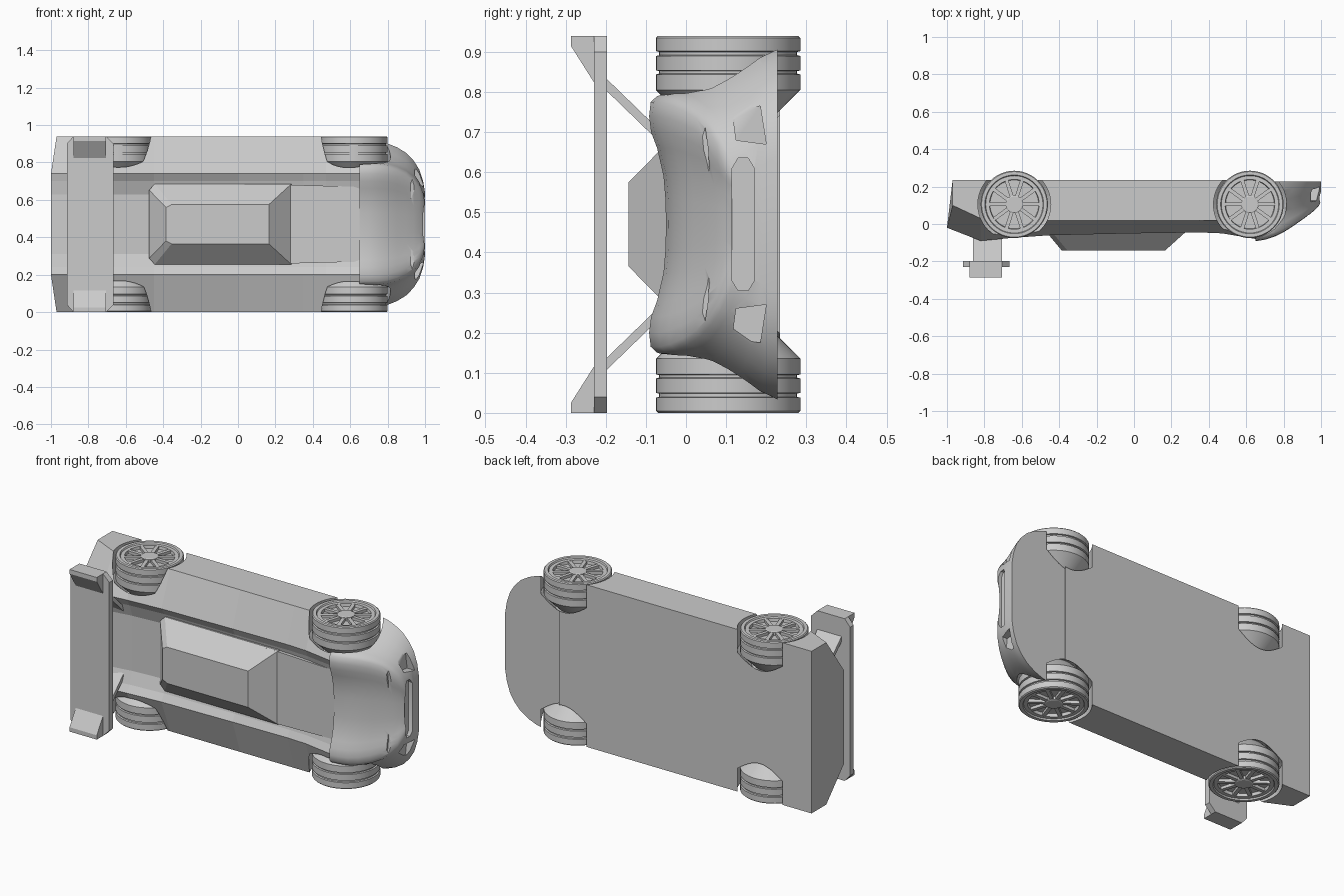
import bpy, bmesh, math
from mathutils import Matrix

if "Cube" in bpy.data.objects:
    bpy.data.objects.remove(bpy.data.objects["Cube"])

# The car lies on its side: length on x, roof towards -y, width on z
MID = 0.47
grey = bpy.data.materials.new("body grey")
grey.diffuse_color = (0.6, 0.6, 0.6, 1)
grey.use_nodes = True
grey.node_tree.nodes["Principled BSDF"].inputs["Base Color"].default_value = grey.diffuse_color


def finish(bm, name, angle=None):
    bmesh.ops.recalc_face_normals(bm, faces=bm.faces)
    me = bpy.data.meshes.new(name)
    bm.to_mesh(me)
    bm.free()
    me.materials.append(grey)
    ob = bpy.data.objects.new(name, me)
    bpy.context.collection.objects.link(ob)
    if angle:
        smooth(ob, angle)
    return ob


def smooth(ob, angle):
    bpy.ops.object.select_all(action='DESELECT')
    ob.select_set(True)
    bpy.context.view_layer.objects.active = ob
    bpy.ops.object.shade_smooth_by_angle(angle=math.radians(angle))


def loft(name, rings, angle=None):
    """Skin equal-length closed rings of points and cap both ends."""
    bm = bmesh.new()
    vs = [[bm.verts.new(p) for p in r] for r in rings]
    n = len(vs[0])
    for a, b in zip(vs, vs[1:]):
        for i in range(n):
            j = (i + 1) % n
            bm.faces.new((a[i], a[j], b[j], b[i]))
    bm.faces.new(vs[0])
    bm.faces.new(vs[-1])
    return finish(bm, name, angle)


def mirror_ring(half):
    """Half section from centre top to outer bottom, mirrored across MID."""
    right = [(x, y, MID + s) for x, y, s in half]
    left = [(x, y, MID - s) for x, y, s in reversed(half) if s > 0]
    return right + left


def prism_x(name, pts, x0, x1):
    return loft(name, [[(x, y, z) for z, y in pts] for x in (x0, x1)])


def spin(bm, profile, cx, cy, side, n=48):
    """Revolve (radius, offset) profile about a wheel axle."""
    rings = []
    for r, s in profile:
        rings.append([bm.verts.new((cx + r * math.cos(2 * math.pi * i / n),
                                    cy + r * math.sin(2 * math.pi * i / n),
                                    MID + side * s)) for i in range(n)])
    for a, b in zip(rings, rings[1:]):
        for i in range(n):
            j = (i + 1) % n
            bm.faces.new((a[i], a[j], b[j], b[i]))
    bm.faces.new(rings[0])
    bm.faces.new(rings[-1])


def cut(target, cutters):
    for c in cutters:
        m = target.modifiers.new("cut", 'BOOLEAN')
        m.operation, m.solver, m.object = 'DIFFERENCE', 'EXACT', c
        bpy.context.view_layer.objects.active = target
        bpy.ops.object.modifier_apply(modifier=m.name)
    return target


# Main body: x, side edge, ridge and valley heights
stations = [(-1.0, .10, -.02, -.02), (-.82, .03, -.09, -.05), (-.66, .02, -.075, -.025),
            (-.45, .02, -.06, -.01), (0, .02, -.05, -.01), (.35, .02, -.045, -.01),
            (.47, .02, -.05, -.015), (.65, .02, -.08, -.035)]
rings = []
for x, side, ridge, valley in stations:
    xs = x + .03 if x == -1 else x
    rings.append(mirror_ring([(x, valley, 0), (x, valley, .16), (x, (valley + ridge) / 2, .23),
                              (x, ridge, .27), (xs, side, .47), (xs, .235, .47)]))
body = loft("body", rings)

# Nose shell
section = [(0, -.05), (.06, -.051), (.12, -.056), (.19, -.072), (.23, -.087), (.27, -.092),
           (.305, -.088), (.322, -.07), (.33, -.03), (.35, .03), (.39, .11), (.425, .18),
           (.44, .228)]
# x, width factor, height factor
steps = [(.65, 1, 1), (.70, 1, .975), (.75, 1, .925), (.80, .98, .85), (.85, .935, .75),
         (.90, .865, .64), (.94, .77, .55), (.97, .66, .47), (.99, .52, .40), (1.0, .38, .33)]
nose = loft("nose", [mirror_ring([(x, .228 - (.228 - y) * g, s * f) for s, y in section])
                     for x, f, g in steps], 40)

# Wheel arch cutters
arches = []
for cx in (-.64, .62):
    for side in (-1, 1):
        bm = bmesh.new()
        spin(bm, [(.12, .26), (.195, .335), (.195, .52)], cx, .105, side)
        arches.append(finish(bm, "arch_cutter"))
cut(body, arches)
cut(nose, arches[2:])

# Headlight, side vent and grille recesses
recess = []
lamp = [(.10, .022), (.16, .03), (.225, .052), (.245, .042), (.20, .025), (.14, .01)]
lamp = [(.10, .05), (.125, .032), (.17, .024), (.24, .048), (.19, .055), (.14, .058)]
vent = [(.285, .115), (.295, .185), (.20, .20), (.21, .125)]
for side in (-1, 1):
    recess.append(prism_x("lamp_cutter", [(MID + side * s, y) for s, y in lamp], .925, 1.1))
    recess.append(prism_x("vent_cutter", [(MID + side * s, y) for s, y in vent], .945, 1.1))
grille = [(.305, .13), (.33, .115), (.61, .115), (.635, .13), (.635, .155), (.61, .17),
          (.33, .17), (.305, .155)]
recess.append(prism_x("grille_cutter", grille, .975, 1.1))
cut(nose, recess)
for ob in arches + recess:
    bpy.data.objects.remove(ob)
smooth(nose, 40)

# Canopy: stacked outlines, rear x, front x, half width, height
loft("canopy", [[(a, y, MID - w * .85), (a + .03, y, MID - w), (b, y, MID - w),
                 (b, y, MID + w), (a + .03, y, MID + w), (a, y, MID + w * .85)]
                for a, b, w, y in ((-.475, .285, .215, .05), (-.475, .285, .215, -.035),
                                   (-.385, .165, .105, -.143))])

# Hood panel between windscreen and nose
loft("hood", [mirror_ring([(x, y, 0), (x, y, w), (x, .05, w)])
              for x, y, w in ((.2, -.04, .21), (.285, -.04, .21), (.66, -.045, .2))])

# Rear wing with tapered ends
loft("wing", [[(a, -.23, z), (b, -.23, z), (b, -.197, z), (a, -.197, z)]
              for z, a, b in ((0, -.88, -.705), (.04, -.915, -.665),
                              (.90, -.915, -.665), (.94, -.88, -.705))])
for side in (-1, 1):
    plate = [(.47, -.287), (.445, -.287), (.355, -.23), (.355, -.215), (.47, -.215)]
    prism_x("wing_end_plate", [(MID + side * s, y) for s, y in plate], -.88, -.705)
    strut = [(.365, -.2), (.335, -.2), (.18, -.04), (.21, -.04)]
    prism_x("wing_strut", [(MID + side * s, y) for s, y in strut], -.86, -.705)

# Wheels: grooved tyre, dished rim, hub and ten spokes
tyre = [(.105, .26), (.18, .335), (.18, .374), (.172, .376), (.172, .382), (.18, .384),
        (.18, .42), (.172, .422), (.172, .43), (.18, .432), (.18, .465), (.175, .47),
        (.157, .47), (.153, .462), (.133, .462), (.130, .445), (.02, .445)]
for cx, end in ((-.64, "rear"), (.62, "front")):
    for side in (-1, 1):
        bm = bmesh.new()
        spin(bm, tyre, cx, .105, side)
        spin(bm, [(.047, .44), (.047, .463), (.042, .466)], cx, .105, side, 24)
        for k in range(10):
            m = (Matrix.Translation((cx, .105, MID + side * .451))
                 @ Matrix.Rotation(k * math.pi / 5, 4, 'Z')
                 @ Matrix.Translation((.087, 0, 0)) @ Matrix.Diagonal((.095, .02, .02, 1)))
            bmesh.ops.create_cube(bm, size=1, matrix=m)
        finish(bm, end + "_wheel", 30)
